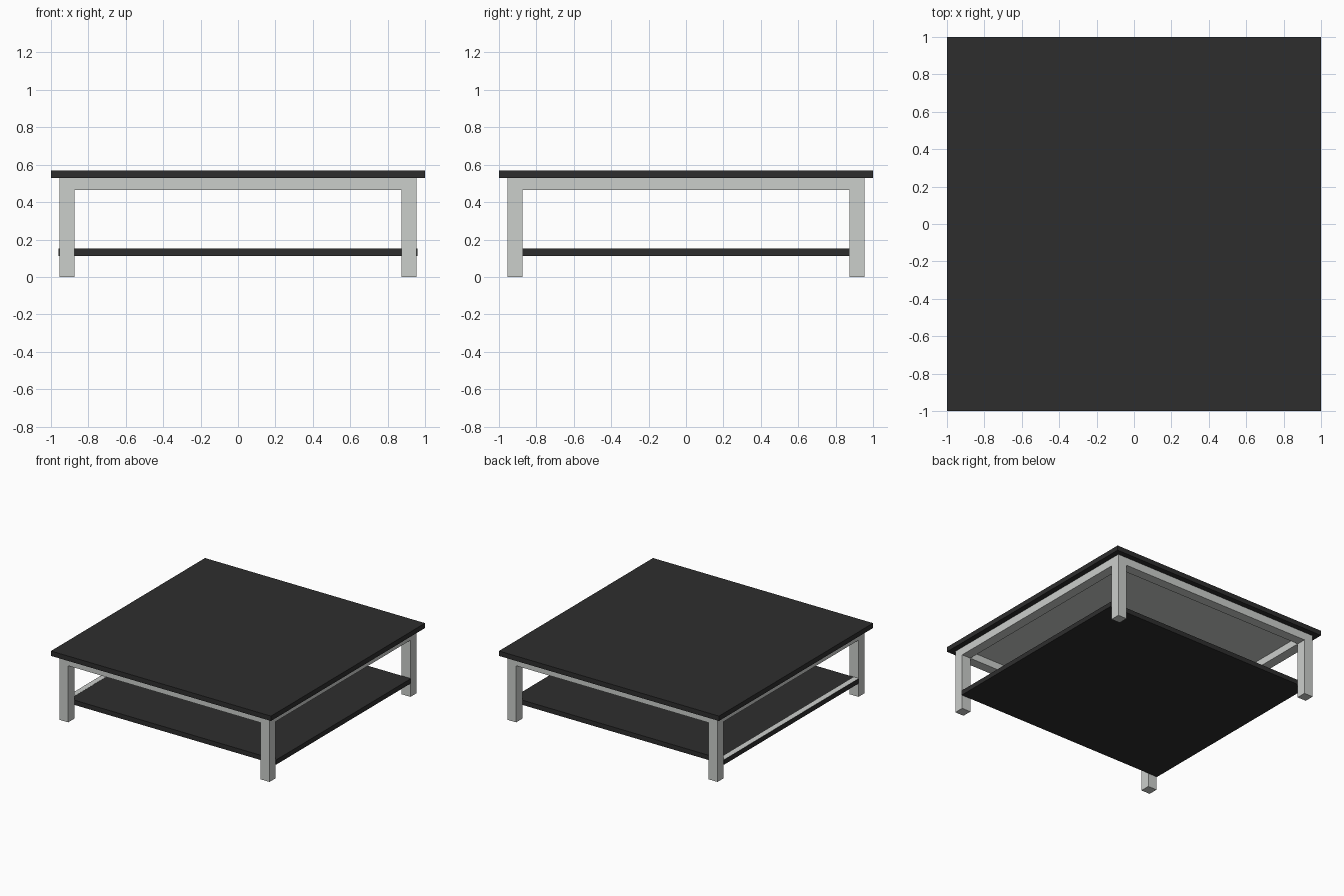
import bpy

if "Cube" in bpy.data.objects:
    bpy.data.objects.remove(bpy.data.objects["Cube"])


def material(name, rgb):
    m = bpy.data.materials.new(name)
    m.diffuse_color = (*rgb, 1)
    m.use_nodes = True
    m.node_tree.nodes["Principled BSDF"].inputs["Base Color"].default_value = m.diffuse_color
    return m


DARK = material("charcoal", (0.027, 0.027, 0.027))
LIGHT = material("light grey", (0.60, 0.62, 0.60))


def box(name, lo, hi, mat):
    """Axis-aligned box from its low corner to its high corner."""
    size = [b - a for a, b in zip(lo, hi)]
    mid = [(a + b) / 2 for a, b in zip(lo, hi)]
    bpy.ops.mesh.primitive_cube_add(size=1, location=mid)
    ob = bpy.context.object
    ob.name = name
    for v in ob.data.vertices:
        v.co = [c * s for c, s in zip(v.co, size)]
    ob.data.materials.append(mat)
    return ob


OUT, INN = 0.955, 0.875      # outer and inner limits of the leg frame
TOP, RAIL = 0.53, 0.465      # top of the frame and underside of the aprons

# Table top with its light underside panel
box("table_top", (-1, -1, TOP), (1, 1, 0.57), DARK)
box("underside_panel", (-INN, -INN, TOP - 0.006), (INN, INN, TOP), LIGHT)

# Legs and aprons
for s, side in ((-1, "left"), (1, "right")):
    x0, x1 = sorted((s * INN, s * OUT))
    for t, end in ((-1, "front"), (1, "back")):
        y0, y1 = sorted((t * INN, t * OUT))
        box(f"{end}_{side}_leg", (x0, y0, 0), (x1, y1, TOP), LIGHT)
    box(f"{side}_apron", (x0, -INN, RAIL), (x1, INN, TOP), LIGHT)
    box(("front" if s < 0 else "back") + "_apron",
        (-INN, x0, RAIL), (INN, x1, TOP), LIGHT)

# Lower shelf, with a light strip along the left edge
box("lower_shelf", (-0.96, -INN, 0.113), (0.96, INN, 0.152), DARK)
box("shelf_edge_strip", (-0.958, -INN, 0.150), (-0.915, INN, 0.153), LIGHT)
